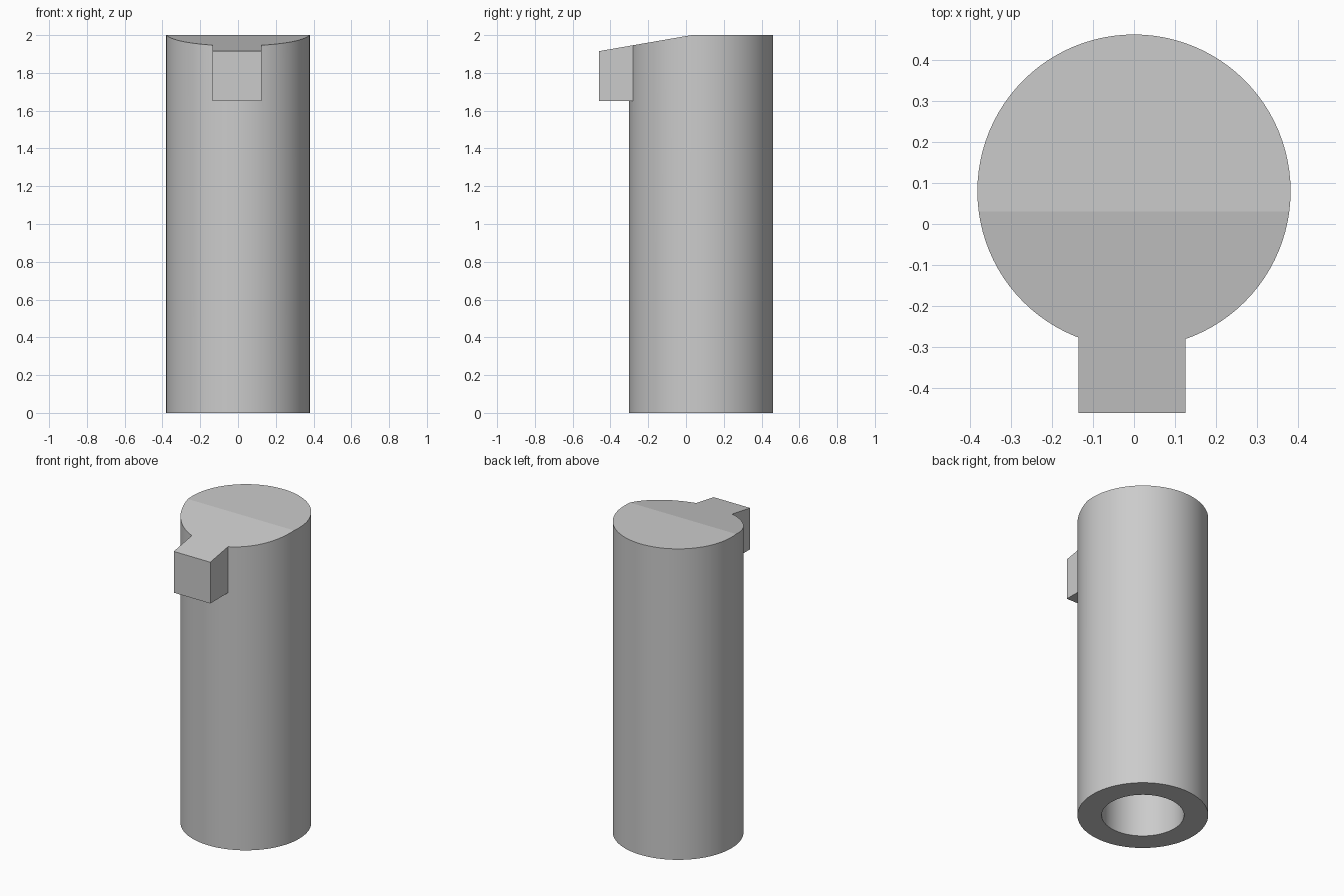
import bpy
import bmesh
from math import radians

cube = bpy.data.objects.get("Cube")
if cube:
    bpy.data.objects.remove(cube, do_unlink=True)

grey = bpy.data.materials.new("light grey")
grey.use_nodes = True
colour = (0.6, 0.6, 0.6, 1)
grey.diffuse_color = colour
grey.node_tree.nodes["Principled BSDF"].inputs["Base Color"].default_value = colour


def cylinder(name, radius, bottom, top):
    bpy.ops.mesh.primitive_cylinder_add(
        vertices=96, radius=radius, depth=top - bottom,
        location=(0, 0.08, (top + bottom) / 2))
    obj = bpy.context.object
    obj.name = name
    obj.data.materials.append(grey)
    return obj


def prism(name, profile, x0, x1):
    """Extrude a side profile of (y, z) points along x."""
    bm = bmesh.new()
    face = bm.faces.new([bm.verts.new((x0, y, z)) for y, z in profile])
    new = bmesh.ops.extrude_face_region(bm, geom=[face])["geom"]
    verts = [v for v in new if isinstance(v, bmesh.types.BMVert)]
    bmesh.ops.translate(bm, verts=verts, vec=(x1 - x0, 0, 0))
    bmesh.ops.recalc_face_normals(bm, faces=bm.faces)
    mesh = bpy.data.meshes.new(name)
    bm.to_mesh(mesh)
    bm.free()
    mesh.materials.append(grey)
    obj = bpy.data.objects.new(name, mesh)
    bpy.context.collection.objects.link(obj)
    return obj


def combine(target, other, operation):
    mod = target.modifiers.new(operation.lower(), 'BOOLEAN')
    mod.operation = operation
    mod.solver = 'EXACT'
    mod.object = other
    bpy.ops.object.select_all(action='DESELECT')
    target.select_set(True)
    bpy.context.view_layer.objects.active = target
    bpy.ops.object.modifier_apply(modifier=mod.name)
    bpy.data.objects.remove(other, do_unlink=True)


# Round body with the front tab
body = cylinder("hollow_cylinder_with_tab", 0.381, 0, 2)
tab = prism("tab", [(-0.46, 1.65), (-0.1, 1.65), (-0.1, 1.98), (-0.46, 1.98)],
            -0.135, 0.125)
combine(body, tab, 'UNION')

# Blind bore from below
combine(body, cylinder("bore", 0.24, -0.1, 1.65), 'DIFFERENCE')

# Sloped front half of the top
slope = 0.173
wedge = prism("slope_cutter", [(y, 2 + slope * (y - 0.03)) for y in (-0.7, 0.3)]
              + [(0.3, 2.3), (-0.7, 2.3)], -0.6, 0.6)
combine(body, wedge, 'DIFFERENCE')

bpy.ops.object.shade_smooth_by_angle(angle=radians(8))
